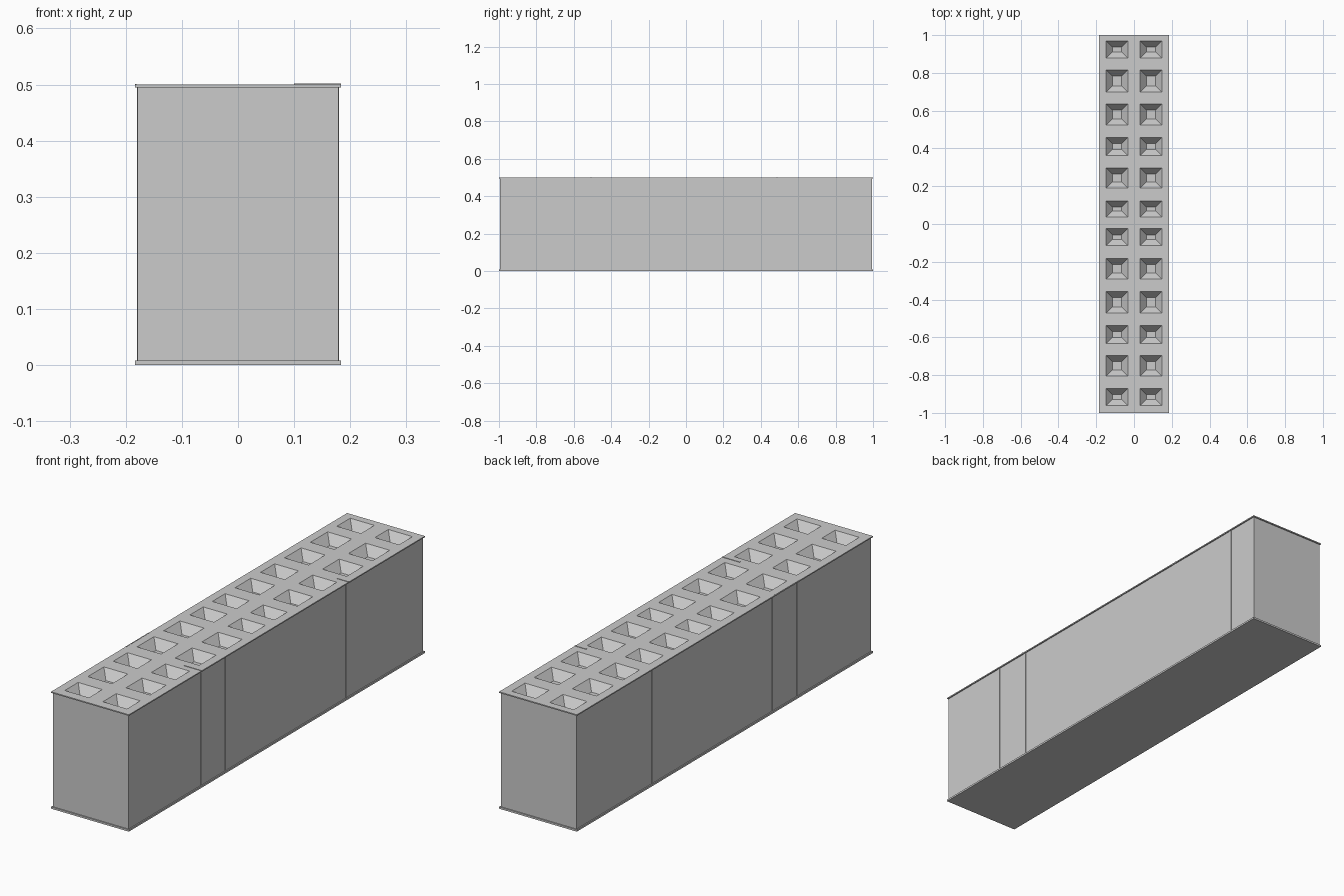
import bpy, bmesh

if "Cube" in bpy.data.objects:
    bpy.data.objects.remove(bpy.data.objects["Cube"])

HX, HY, H = 0.184, 1.0, 0.5      # outer half sizes and height
BX, BY = 0.179, 0.995            # wall half sizes
INSET, DEPTH = 0.032, 0.038      # tapered pit walls


def finish(name, bm):
    bmesh.ops.remove_doubles(bm, verts=bm.verts, dist=1e-5)
    me = bpy.data.meshes.new(name)
    bm.to_mesh(me)
    bm.free()
    ob = bpy.data.objects.new(name, me)
    bpy.context.collection.objects.link(ob)
    return ob


def quad(bm, pts):
    bm.faces.new([bm.verts.new(p) for p in pts])


def rect(x0, x1, y0, y1, z):
    return [(x0, y0, z), (x1, y0, z), (x1, y1, z), (x0, y1, z)]


def band(bm, a, b):
    # four side faces joining lower loop a to upper loop b
    for i in range(4):
        j = (i + 1) % 4
        quad(bm, [a[i], a[j], b[j], b[i]])


def box(bm, x0, x1, y0, y1, z0, z1):
    a, b = rect(x0, x1, y0, y1, z0), rect(x0, x1, y0, y1, z1)
    quad(bm, a[::-1])
    quad(bm, b)
    band(bm, a, b)


# Top deck: a grid of strips with two columns of tapered pits
rows = [(-0.915, 0.09), (-0.75, 0.108), (-0.585, 0.096), (-0.415, 0.114),
        (-0.237, 0.110), (-0.07, 0.09), (0.08, 0.086), (0.243, 0.106),
        (0.41, 0.095), (0.58, 0.112), (0.757, 0.116), (0.923, 0.09)]
xs = [-HX, -0.147, -0.033, 0.033, 0.147, HX]
ys = [-HY]
for c, h in rows:
    ys += [c - h / 2, c + h / 2]
ys.append(HY)

bm = bmesh.new()
for i in range(len(xs) - 1):
    for j in range(len(ys) - 1):
        x0, x1, y0, y1 = xs[i], xs[i + 1], ys[j], ys[j + 1]
        top = rect(x0, x1, y0, y1, H)
        if i % 2 and j % 2:
            low = rect(x0 + INSET, x1 - INSET, y0 + INSET, y1 - INSET, H - DEPTH)
            quad(bm, low)
            band(bm, top, low)
        else:
            quad(bm, top)
# Thin overhanging lip around the deck
lip = rect(-HX, HX, -HY, HY, H - 0.005)
wall_top = rect(-BX, BX, -BY, BY, H - 0.005)
band(bm, lip, rect(-HX, HX, -HY, HY, H))
band(bm, wall_top, lip)
finish("pitted_deck", bm)

# Plain walls
bm = bmesh.new()
band(bm, rect(-BX, BX, -BY, BY, 0.008), wall_top)
finish("walls", bm)

# Bottom plate
bm = bmesh.new()
box(bm, -HX, HX, -HY, HY, 0, 0.008)
finish("base_plate", bm)

# Very faint vertical seams on the long sides
bm = bmesh.new()
for s in (-1, 1):
    for y in (-0.84, -0.67, -0.5, -0.335, 0.15, 0.32, 0.48, 0.66, 0.84):
        a, b = sorted((s * (BX - 0.001), s * (BX + 0.001)))
        box(bm, a, b, y - 0.008, y + 0.008, 0.008, H - 0.005)
finish("side_seams", bm)

# Small raised slivers on the deck edge
bm = bmesh.new()
box(bm, 0.13, HX, 0.484, 0.489, H - 0.003, H + 0.002)
box(bm, 0.10, HX, -0.510, -0.506, H - 0.003, H + 0.002)
box(bm, -HX, -HX + 0.003, -0.50, -0.34, H - 0.003, H + 0.001)
finish("deck_slivers", bm)
